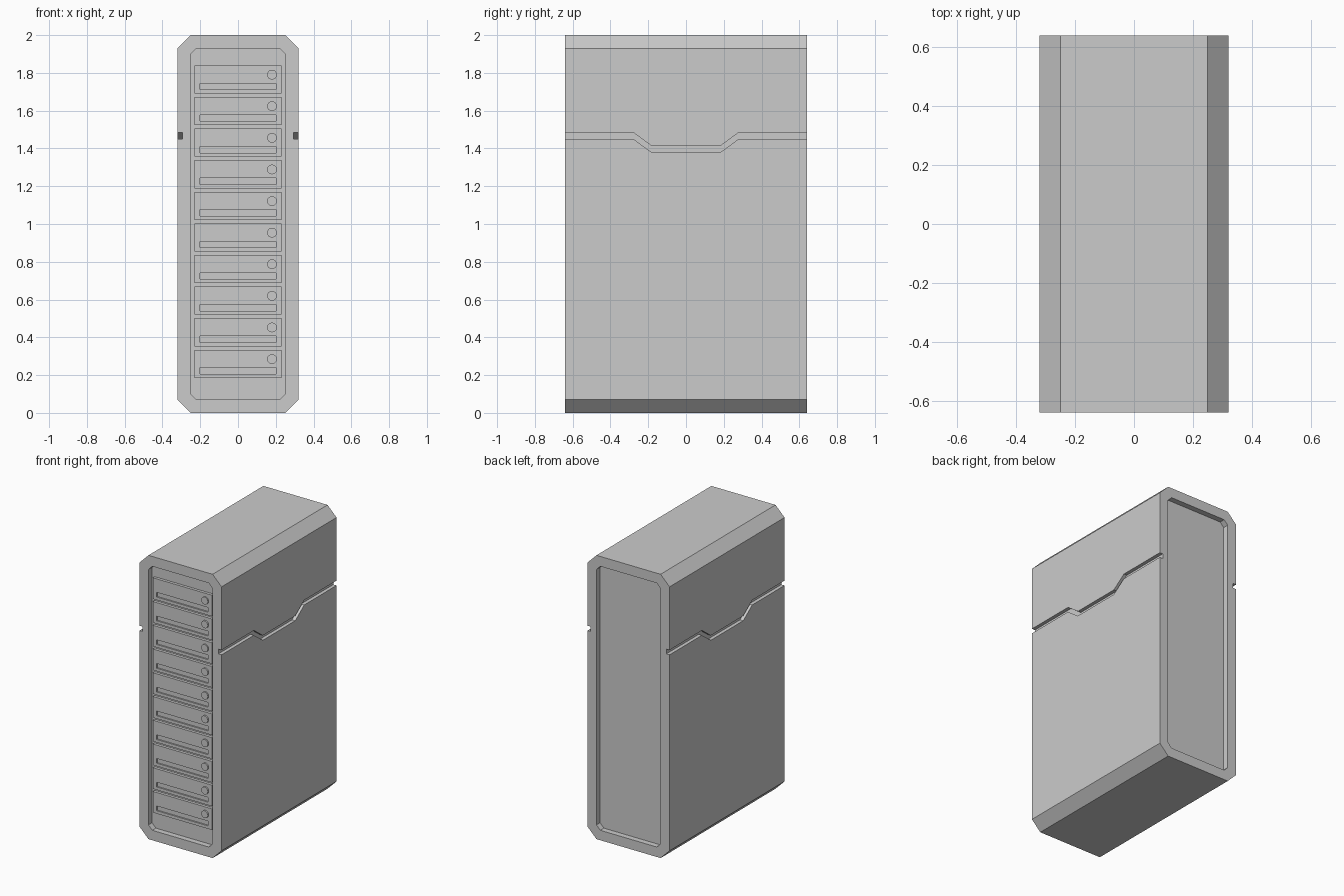
import bpy, bmesh
from math import pi
from mathutils import Matrix, Vector

if "Cube" in bpy.data.objects:
    bpy.data.objects.remove(bpy.data.objects["Cube"])

W, D, H = 0.32, 0.64, 2.0      # half width, half depth, height
RECESS = 0.04                  # depth of the front and back recesses
FACE_Y = -0.62                 # front plane of the drawers
PITCH = 0.1673


def new_object(name, bm):
    bmesh.ops.recalc_face_normals(bm, faces=bm.faces)
    mesh = bpy.data.meshes.new(name)
    bm.to_mesh(mesh)
    bm.free()
    obj = bpy.data.objects.new(name, mesh)
    bpy.context.collection.objects.link(obj)
    return obj


def prism(bm, points, offset):
    face = bm.faces.new([bm.verts.new(p) for p in points])
    ext = bmesh.ops.extrude_face_region(bm, geom=[face], use_keep_orig=True)
    verts = [g for g in ext["geom"] if isinstance(g, bmesh.types.BMVert)]
    bmesh.ops.translate(bm, verts=verts, vec=offset)


def box(bm, lo, hi):
    lo, hi = Vector(lo), Vector(hi)
    m = Matrix.Translation((lo + hi) / 2) @ Matrix.Diagonal((*(hi - lo), 1))
    bmesh.ops.create_cube(bm, size=1, matrix=m)


def octagon(hw, z0, z1, c, y):
    pts = [(hw, z0 + c), (hw, z1 - c), (hw - c, z1), (c - hw, z1),
           (-hw, z1 - c), (-hw, z0 + c), (c - hw, z0), (hw - c, z0)]
    return [(x, y, z) for x, z in pts]


def cut(obj, cutter):
    cutter.hide_render = True
    cutter.hide_set(True)
    mod = obj.modifiers.new("cut", 'BOOLEAN')
    mod.operation, mod.solver, mod.object = 'DIFFERENCE', 'EXACT', cutter


# Cabinet: chamfered column
bm = bmesh.new()
prism(bm, octagon(W, 0, H, 0.07, -D), (0, 2 * D, 0))
cabinet = new_object("cabinet", bm)

# Front and back recesses
bm = bmesh.new()
for y in (-D - 0.1, D - RECESS):
    prism(bm, octagon(0.25, 0.07, 1.93, 0.03, y), (0, 0.1 + RECESS, 0))
cut(cabinet, new_object("recess_cutter", bm))

# Stepped groove along both sides
path = [(-0.8, 1.485), (-0.28, 1.485), (-0.18, 1.412),
        (0.18, 1.412), (0.28, 1.485), (0.8, 1.485)]
outline = path + [(y, z - 0.034) for y, z in reversed(path)]
bm = bmesh.new()
for s in (-1, 1):
    prism(bm, [(s * (W - 0.025), y, z) for y, z in outline], (s * 0.1, 0, 0))
cut(cabinet, new_object("groove_cutter", bm))

# Drawer stack with a slot and a round button on each drawer
drawers, slots, buttons = bmesh.new(), bmesh.new(), bmesh.new()
for i in range(10):
    z = 0.185 + i * PITCH
    box(drawers, (-0.23, FACE_Y, z), (0.23, -0.595, z + 0.149))
    box(slots, (-0.2, FACE_Y - 0.05, z + 0.021), (0.2, FACE_Y + 0.01, z + 0.054))
    m = Matrix.Translation((0.18, FACE_Y, z + 0.1)) @ Matrix.Rotation(pi / 2, 4, 'X')
    bmesh.ops.create_cone(buttons, cap_ends=True, segments=16, radius1=0.026,
                          radius2=0.026, depth=0.02, matrix=m)
drawer_stack = new_object("drawers", drawers)
cut(drawer_stack, new_object("slot_cutter", slots))
new_object("buttons", buttons)
